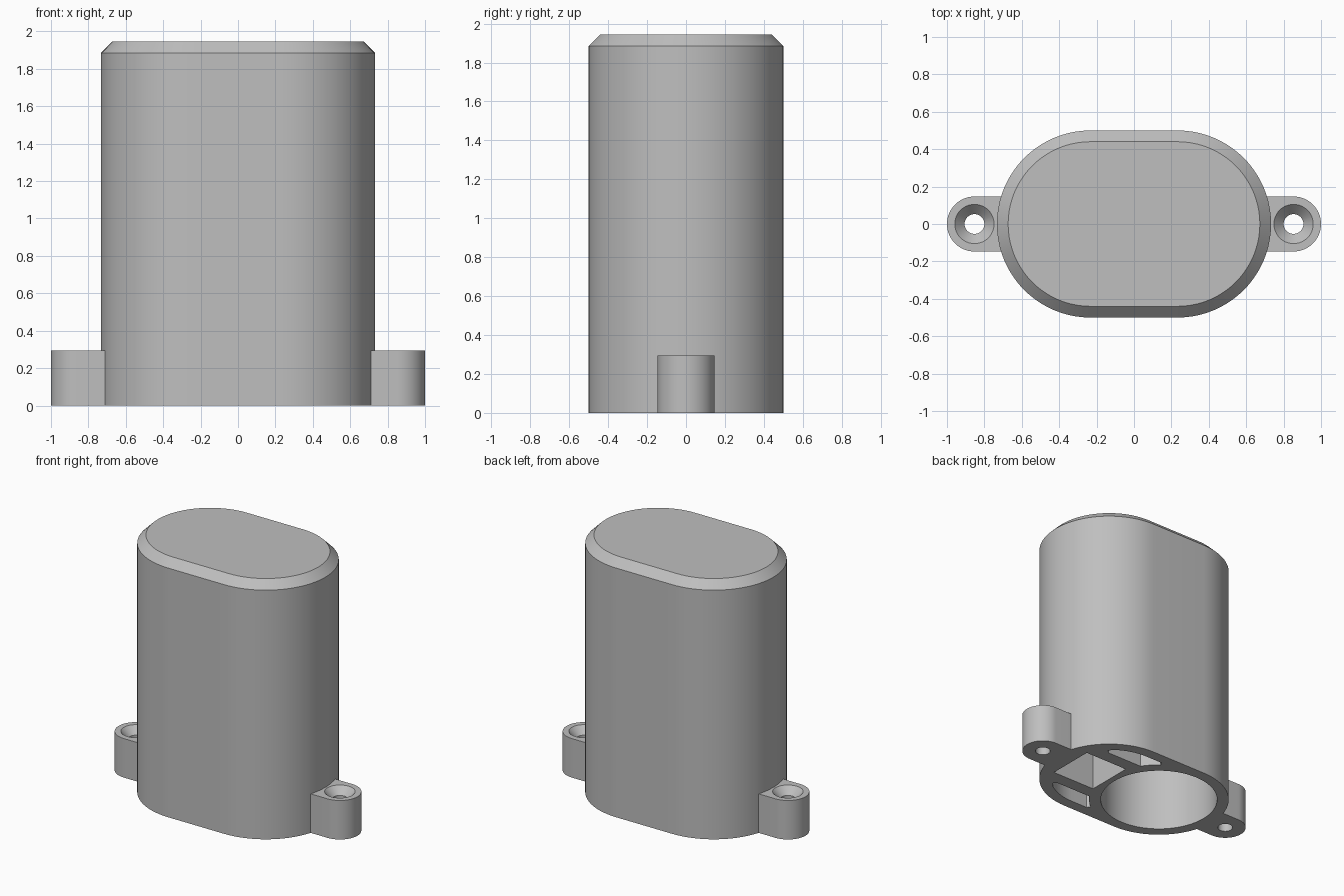
import bpy, bmesh
from math import sin, cos, pi, radians

cube = bpy.data.objects.get("Cube")
if cube:
    bpy.data.objects.remove(cube, do_unlink=True)

HEIGHT, CHAMFER = 1.945, 0.06
END_X, OUTER_R, BORE_R = 0.233, 0.5, 0.417   # rounded ends, outer wall, inner wall
ROOF_Z = HEIGHT - 0.09
EAR_X, EAR_R, EAR_H = 0.853, 0.147, 0.295

grey = bpy.data.materials.new("plain_grey")
grey.use_nodes = True
colour = (0.52, 0.52, 0.52, 1)
grey.diffuse_color = colour
for node in grey.node_tree.nodes:
    if node.type == 'BSDF_PRINCIPLED':
        node.inputs["Base Color"].default_value = colour


def arc(cx, r, start, end, steps):
    """Points on an arc centred on the x axis, angles in degrees."""
    angles = [radians(start + (end - start) * i / steps) for i in range(steps + 1)]
    return [(cx + r * cos(a), r * sin(a)) for a in angles]


def circle(cx, r, steps=64):
    return arc(cx, r, 0, 360, steps)[:-1]


def stadium(r):
    return arc(END_X, r, -90, 90, 40) + arc(-END_X, r, 90, 270, 40)


def loft(name, sections):
    """Solid skinned through (outline, height) sections of equal point count."""
    bm = bmesh.new()
    rings = [[bm.verts.new((x, y, z)) for x, y in pts] for pts, z in sections]
    for low, high in zip(rings, rings[1:]):
        for i in range(len(low)):
            j = (i + 1) % len(low)
            bm.faces.new((low[i], low[j], high[j], high[i]))
    bm.faces.new(rings[0][::-1])
    bm.faces.new(rings[-1])
    bmesh.ops.recalc_face_normals(bm, faces=bm.faces)
    mesh = bpy.data.meshes.new(name)
    bm.to_mesh(mesh)
    bm.free()
    mesh.materials.append(grey)
    obj = bpy.data.objects.new(name, mesh)
    bpy.context.collection.objects.link(obj)
    return obj


def cut(obj, cutters):
    """Subtract the cutters, bake the result and drop the cutters."""
    for c in cutters:
        mod = obj.modifiers.new("cut", 'BOOLEAN')
        mod.operation, mod.solver, mod.object = 'DIFFERENCE', 'EXACT', c
    bpy.context.view_layer.update()
    graph = bpy.context.evaluated_depsgraph_get()
    baked = bpy.data.meshes.new_from_object(obj.evaluated_get(graph))
    obj.modifiers.clear()
    obj.data = baked
    for c in cutters:
        bpy.data.objects.remove(c, do_unlink=True)


def smooth(obj):
    bpy.ops.object.select_all(action='DESELECT')
    obj.select_set(True)
    bpy.context.view_layer.objects.active = obj
    bpy.ops.object.shade_smooth_by_angle(angle=radians(30))


# Housing: rounded block with a chamfered top
housing = loft("housing", [(stadium(OUTER_R), 0),
                           (stadium(OUTER_R), HEIGHT - CHAMFER),
                           (stadium(OUTER_R - CHAMFER), HEIGHT)])

# Pockets open at the bottom: round bore, square shaft, two side slots
square = [(0.23, -0.183), (0.595, -0.183), (0.595, 0.183), (0.23, 0.183)]
slot = (arc(-END_X, OUTER_R, 34.5, 51.5, 8)
        + [(0.233 - 0.14, BORE_R)]
        + arc(END_X, BORE_R, 90, 55, 10)
        + [(0.5, 0.305), (0.475, 0.283)])
pockets = [circle(-END_X, BORE_R, 80), square, slot, [(x, -y) for x, y in slot]]
cut(housing, [loft("pocket_cutter", [(p, -0.1), (p, ROOF_Z)]) for p in pockets])
smooth(housing)

# Mounting ears with countersunk screw holes
for name, side in (("left_ear", 1), ("right_ear", -1)):
    outline = [(0.69, -EAR_R)] + arc(EAR_X, EAR_R, -90, 90, 32) + [(0.69, EAR_R)]
    outline = [(side * x, y) for x, y in outline]
    ear = loft(name, [(outline, 0), (outline, EAR_H)])
    rim, hole = circle(side * EAR_X, 0.105, 48), circle(side * EAR_X, 0.053, 48)
    cut(ear, [loft("screw_cutter", [(hole, -0.1), (hole, EAR_H - 0.055),
                                    (rim, EAR_H), (rim, EAR_H + 0.1)])])
    smooth(ear)
